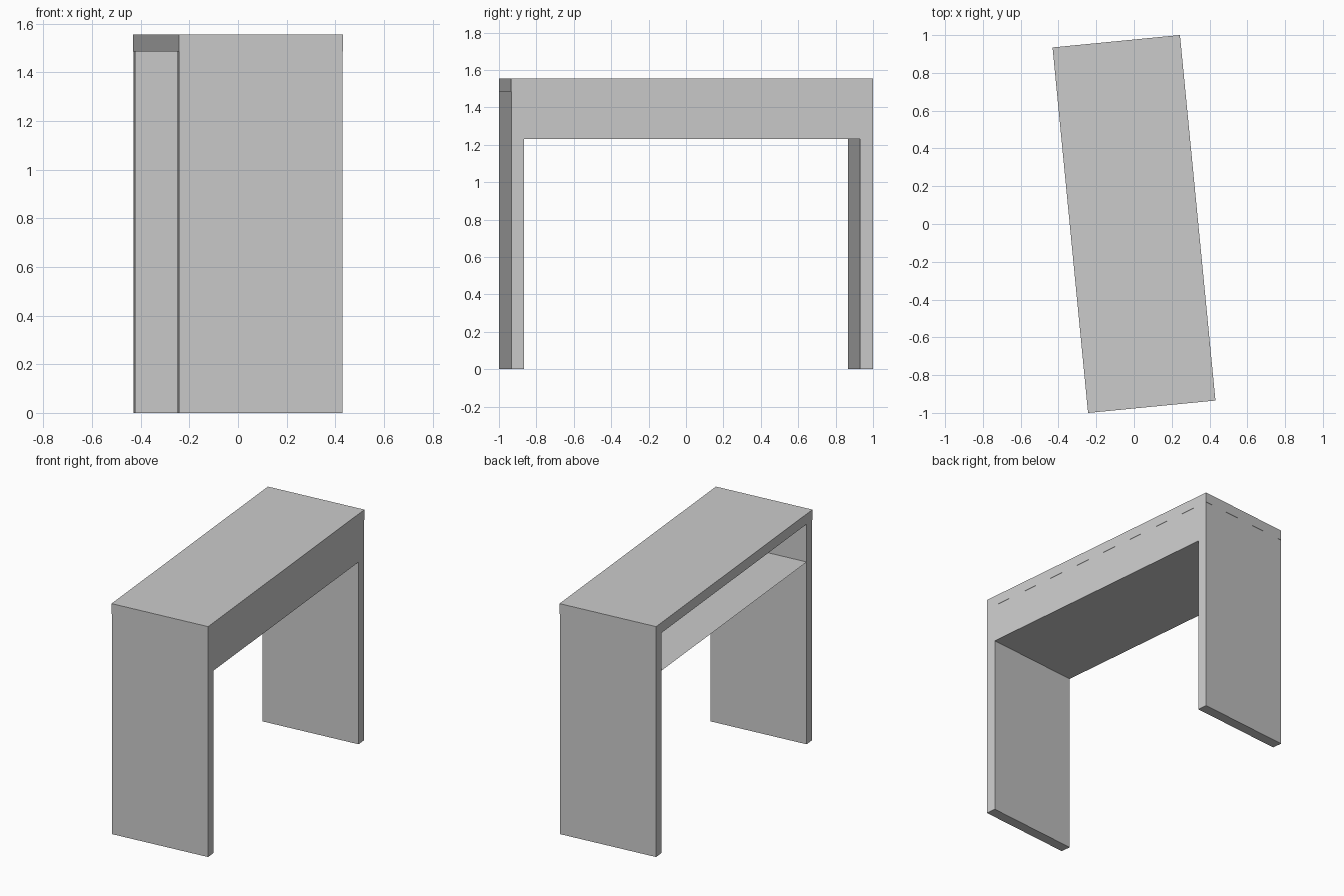
import bpy, bmesh, math
from mathutils import Matrix, Vector

if "Cube" in bpy.data.objects:
    bpy.data.objects.remove(bpy.data.objects["Cube"])

W, L, H, T = 0.678, 1.944, 1.555, 0.069   # width, length, height, board thickness
SHELF_Z = 1.23
TURN = Matrix.Rotation(math.radians(5.55), 4, 'Z')   # the desk stands slightly turned


def finish(name, bm):
    bm.transform(TURN)
    mesh = bpy.data.meshes.new(name)
    bm.to_mesh(mesh)
    bm.free()
    obj = bpy.data.objects.new(name, mesh)
    bpy.context.collection.objects.link(obj)
    return obj


def board(name, size, centre):
    bm = bmesh.new()
    bmesh.ops.create_cube(bm, size=1)
    bm.transform(Matrix.Translation(centre) @ Matrix.Diagonal((*size, 1)))
    return finish(name, bm)


# Table top, a hair wider than the legs
board("table_top", (W, L, T), (0, 0, H - T / 2))

# Slab legs at both ends
leg_h = H - T
for name, side in (("front_leg", -1), ("back_leg", 1)):
    board(name, (W - 0.002, T, leg_h), (0, side * (L / 2 - T / 2 - 0.001), leg_h / 2))

# Thin open compartment: L-shaped sheet swept between the legs (shelf + apron)
bm = bmesh.new()
x, y = W / 2 - 0.001, L / 2 - T
profile = [bm.verts.new(p) for p in ((-x, -y, SHELF_Z), (x, -y, SHELF_Z), (x, -y, leg_h))]
edges = [bm.edges.new(pair) for pair in zip(profile, profile[1:])]
ret = bmesh.ops.extrude_edge_only(bm, edges=edges)
moved = [g for g in ret["geom"] if isinstance(g, bmesh.types.BMVert)]
bmesh.ops.translate(bm, verts=moved, vec=Vector((0, 2 * y, 0)))
bmesh.ops.recalc_face_normals(bm, faces=bm.faces)
finish("shelf_and_apron", bm)
